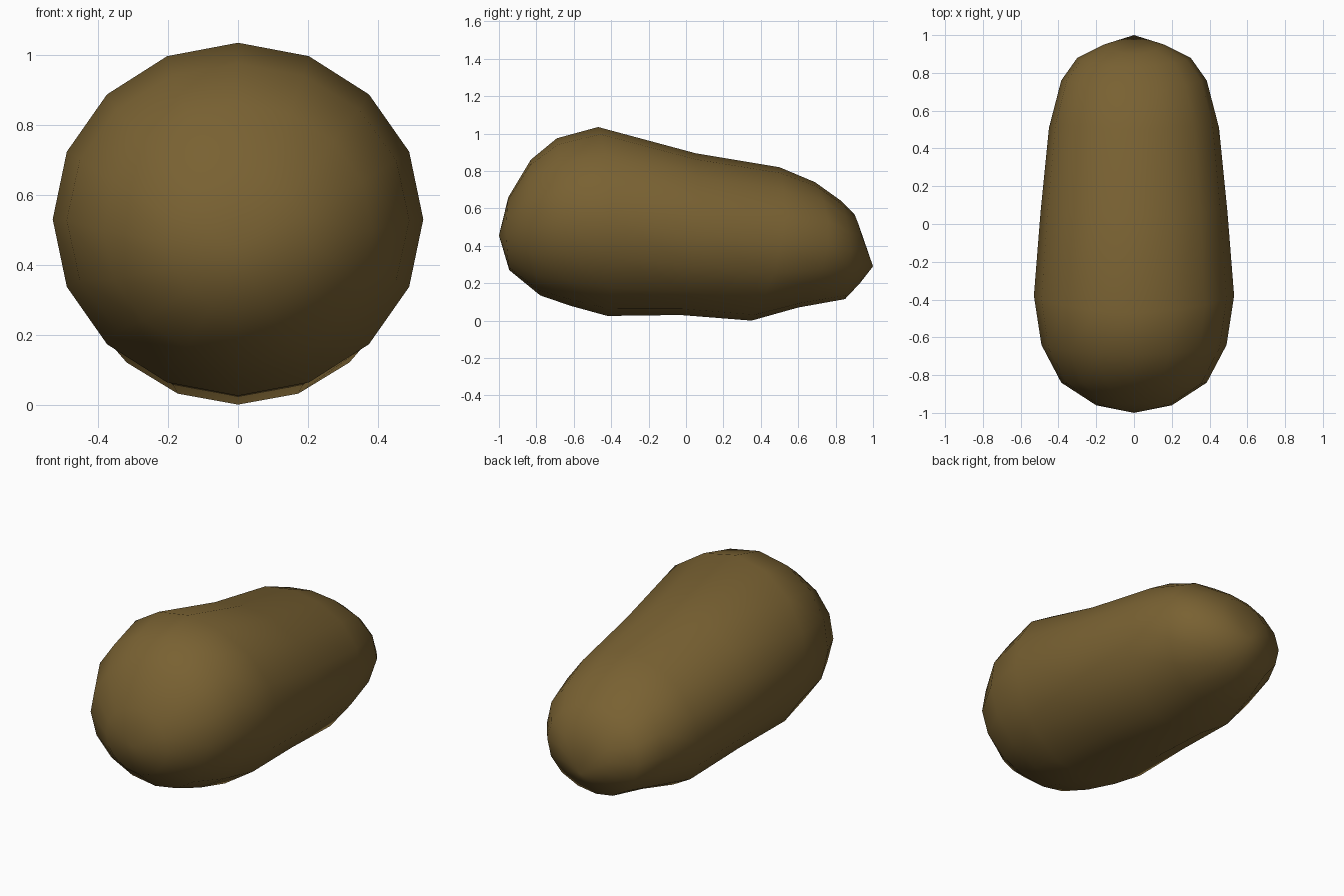
import bpy, bmesh, math

cube = bpy.data.objects.get("Cube")
if cube:
    bpy.data.objects.remove(cube, do_unlink=True)

# Earthy brown skin
skin = bpy.data.materials.new("earthy brown skin")
skin.use_nodes = True
colour = (0.19, 0.12, 0.032, 1)
skin.diffuse_color = colour
skin.node_tree.nodes["Principled BSDF"].inputs["Base Color"].default_value = colour

# Cross-sections, front to back: top (y, z), bottom (y, z), half width, y at the sides
sections = [
    ((-0.95, 0.66), (-0.945, 0.27), 0.20, -0.96),
    ((-0.83, 0.86), (-0.78, 0.135), 0.385, -0.84),
    ((-0.69, 0.975), (-0.62, 0.08), 0.49, -0.64),
    ((-0.47, 1.035), (-0.42, 0.025), 0.53, -0.38),
    ((0.05, 0.895), (-0.03, 0.03), 0.495, 0.06),
    ((0.50, 0.82), (0.35, 0.0), 0.45, 0.51),
    ((0.69, 0.74), (0.60, 0.07), 0.385, 0.76),
    ((0.83, 0.64), (0.85, 0.115), 0.30, 0.88),
    ((0.90, 0.57), (0.93, 0.20), 0.16, 0.95),
]
SIDES = 16

bm = bmesh.new()


def ring(top, bottom, half_width, side_y):
    """One tilted, slightly bowed oval cross-section."""
    mid_y, mid_z = (top[0] + bottom[0]) / 2, (top[1] + bottom[1]) / 2
    tilt, height = (top[0] - bottom[0]) / 2, (top[1] - bottom[1]) / 2
    verts = []
    for i in range(SIDES):
        a = math.tau * i / SIDES
        s, c = math.sin(a), math.cos(a)
        y = mid_y + tilt * c + (side_y - mid_y) * s * s
        verts.append(bm.verts.new((half_width * s, y, mid_z + height * c)))
    return verts


# Loft the body and close both tips with fans
rings = [ring(*s) for s in sections]
front_tip = bm.verts.new((0, -1, 0.455))
back_tip = bm.verts.new((0, 1, 0.29))
for i in range(SIDES):
    j = (i + 1) % SIDES
    for a, b in zip(rings, rings[1:]):
        bm.faces.new((a[i], a[j], b[j], b[i]))
    bm.faces.new((front_tip, rings[0][j], rings[0][i]))
    bm.faces.new((back_tip, rings[-1][i], rings[-1][j]))

bmesh.ops.recalc_face_normals(bm, faces=bm.faces)
for face in bm.faces:
    face.smooth = True

mesh = bpy.data.meshes.new("tuber_body")
bm.to_mesh(mesh)
bm.free()
mesh.materials.append(skin)
body = bpy.data.objects.new("tuber_body", mesh)
bpy.context.collection.objects.link(body)
